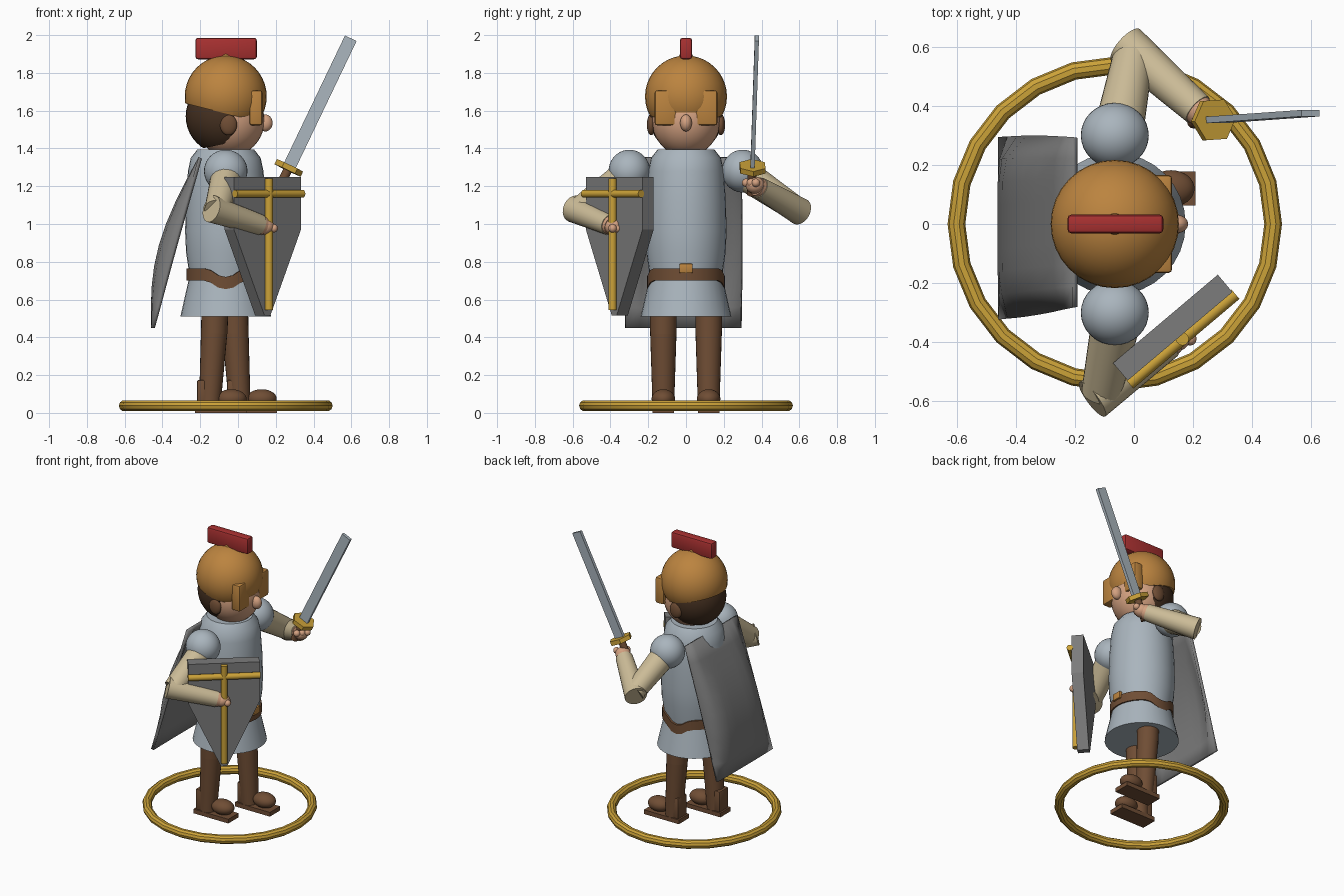
import bpy, bmesh, math
from mathutils import Vector, Matrix

if "Cube" in bpy.data.objects:
    bpy.data.objects.remove(bpy.data.objects["Cube"])


def material(name, rgb):
    m = bpy.data.materials.new(name)
    m.use_nodes = True
    m.diffuse_color = (*rgb, 1)
    m.node_tree.nodes["Principled BSDF"].inputs["Base Color"].default_value = (*rgb, 1)
    return m


ARMOUR = material("pale steel", (0.40, 0.46, 0.51))
BRONZE = material("bronze", (0.50, 0.23, 0.05))
RED = material("crest red", (0.39, 0.03, 0.03))
GOLD = material("gold", (0.60, 0.36, 0.04))
GREY = material("dark grey", (0.20, 0.20, 0.20))
SLEEVE = material("sleeve cream", (0.60, 0.50, 0.31))
SKIN = material("skin", (0.66, 0.36, 0.22))
BROWN = material("leather brown", (0.16, 0.075, 0.035))
HAIR = material("hair brown", (0.06, 0.03, 0.015))
AXIS = -0.065  # body centre line in x


def finish(name, bm, mat, smooth=True):
    bmesh.ops.recalc_face_normals(bm, faces=bm.faces)
    mesh = bpy.data.meshes.new(name)
    bm.to_mesh(mesh)
    bm.free()
    ob = bpy.data.objects.new(name, mesh)
    bpy.context.collection.objects.link(ob)
    mesh.materials.append(mat)
    if smooth:
        bpy.ops.object.select_all(action="DESELECT")
        ob.select_set(True)
        bpy.context.view_layer.objects.active = ob
        bpy.ops.object.shade_smooth_by_angle(angle=math.radians(35))
    return ob


def ball(name, loc, radii, mat, cuts=()):
    """Ellipsoid; each cut is (point, normal) and removes the normal's side."""
    bm = bmesh.new()
    bmesh.ops.create_uvsphere(bm, u_segments=32, v_segments=20, radius=1,
                              matrix=Matrix.Translation(loc) @ Matrix.Diagonal((*radii, 1)))
    for point, normal in cuts:
        geom = bm.verts[:] + bm.edges[:] + bm.faces[:]
        cut = bmesh.ops.bisect_plane(bm, geom=geom, plane_co=point, plane_no=normal, clear_outer=True)
        edges = [e for e in cut["geom_cut"] if isinstance(e, bmesh.types.BMEdge)]
        bmesh.ops.edgeloop_fill(bm, edges=edges)
    return finish(name, bm, mat)


def limb(name, a, b, r1, r2, mat, sides=24, smooth=True):
    a, b = Vector(a), Vector(b)
    turn = (b - a).to_track_quat("Z", "Y").to_matrix().to_4x4()
    bm = bmesh.new()
    bmesh.ops.create_cone(bm, cap_ends=True, segments=sides, radius1=r1, radius2=r2,
                          depth=(b - a).length, matrix=Matrix.Translation((a + b) / 2) @ turn)
    return finish(name, bm, mat, smooth)


def box(name, loc, size, mat, bevel=0.0, turn=Matrix.Identity(4)):
    bm = bmesh.new()
    bmesh.ops.create_cube(bm, size=1, matrix=Matrix.Translation(loc) @ turn @ Matrix.Diagonal((*size, 1)))
    if bevel:
        bmesh.ops.bevel(bm, geom=bm.edges[:], offset=bevel, segments=2, affect="EDGES", profile=0.5)
    return finish(name, bm, mat, bevel > 0)


def lathe(name, profile, mat, shift=None, sides=32, closed=False):
    """Revolve (radius, z) points about the body axis."""
    bm = bmesh.new()
    rings = []
    for r, z in profile:
        ring = []
        for i in range(sides):
            t = math.tau * i / sides
            dz = shift(t) if shift else 0
            ring.append(bm.verts.new((AXIS + r * math.cos(t), r * math.sin(t), z + dz)))
        rings.append(ring)
    pairs = list(zip(rings, rings[1:]))
    if closed:
        pairs.append((rings[-1], rings[0]))
    else:
        bm.faces.new(rings[0])
        bm.faces.new(rings[-1])
    for low, high in pairs:
        for i in range(sides):
            j = (i + 1) % sides
            bm.faces.new((low[i], low[j], high[j], high[i]))
    return finish(name, bm, mat)


# Ground ring
tube = [(0.536 + 0.03 * math.cos(math.tau * k / 10), 0.038 + 0.03 * math.sin(math.tau * k / 10))
        for k in range(10)]
lathe("ground_ring", tube, GOLD, sides=24, closed=True)

# Body armour, skirt and belt
lathe("torso", [(0.185, 0.66), (0.195, 0.75), (0.21, 0.85), (0.215, 0.96), (0.211, 1.12),
                (0.2, 1.28), (0.185, 1.35), (0.15, 1.395)], ARMOUR)
lathe("skirt", [(0.24, 0.51), (0.195, 0.71)], ARMOUR)
lathe("belt", [(0.18, 0.7), (0.207, 0.7), (0.207, 0.765), (0.18, 0.765)], BROWN,
      shift=lambda t: -0.045 * max(0, abs(math.sin(t)) - 0.9) / 0.1, closed=True)
box("belt_buckle", (0.14, 0, 0.765), (0.025, 0.07, 0.05), BRONZE, 0.006)

# Head
ball("face", (-0.045, 0, 1.548), (0.185, 0.18, 0.19), SKIN)
ball("hair", (-0.075, 0, 1.57), (0.202, 0.195, 0.2), HAIR,
     [((-0.02, 0, 1.5), (1, 0, 0)), ((AXIS, 0, 1.425), (0.2, 0, -1))])
ball("nose", (0.145, 0, 1.535), (0.038, 0.031, 0.045), SKIN)
ball("helmet", (AXIS, 0, 1.675), (0.217, 0.217, 0.217), BRONZE, [((AXIS, 0, 1.585), (-0.25, 0, -1))])
ball("helmet_knob", (AXIS, 0, 1.89), (0.032, 0.036, 0.02), BRONZE)
box("crest", (AXIS + 0.002, 0, 1.929), (0.325, 0.064, 0.114), RED, 0.014)
for side, label in ((1, "left"), (-1, "right")):
    ball(label + "_ear", (-0.05, side * 0.185, 1.525), (0.045, 0.022, 0.055), BROWN)
    box(label + "_cheek_guard", (0.095, side * 0.108, 1.615), (0.068, 0.115, 0.185), BRONZE, 0.012)
    ball(label + "_shoulder", (AXIS, side * 0.3, 1.28), (0.115, 0.11, 0.113), ARMOUR)

# Legs and shoes
for label, y, top, bottom in (("left", 0.12, -0.02, 0.01), ("right", -0.12, -0.12, -0.15)):
    knee = top + (bottom - top) * 0.2
    limb(label + "_thigh", (top, y, 0.62), (knee, y, 0.42), 0.072, 0.07, BROWN)
    limb(label + "_shin", (knee, y, 0.43), (bottom, y, 0.03), 0.07, 0.057, BROWN)
    box(label + "_sole", (bottom + 0.06, y, 0.015), (0.275, 0.115, 0.03), BROWN)
    box(label + "_heel", (bottom - 0.035, y, 0.1), (0.065, 0.1, 0.15), BROWN, 0.01)
    ball(label + "_toe", (bottom + 0.115, y, 0.075), (0.08, 0.062, 0.05), BROWN)

# Arms and hands
ARMS = (("left", 1, (0.0, 0.58, 1.08), (0.23, 0.375, 1.2)),
        ("right", -1, (-0.11, -0.57, 1.07), (0.13, -0.39, 0.99)))
for label, side, elbow, wrist in ARMS:
    e, w = Vector(elbow), Vector(wrist)
    ahead = (w - e).normalized()
    limb(label + "_upper_arm", (AXIS + 0.01, side * 0.3, 1.27), elbow, 0.085, 0.068, SLEEVE)
    limb(label + "_forearm", e - ahead * 0.04, w - ahead * 0.02, 0.073, 0.056, SLEEVE)
    limb(label + "_cuff", w - ahead * 0.03, w, 0.053, 0.05, SKIN)
    palm = w + ahead * 0.015
    ball(label + "_hand", palm, (0.05, 0.05, 0.045), SKIN)
    for k in range(3):
        across = ahead.cross(Vector((0, 0, 1))).normalized()
        tip = palm + ahead * 0.035 + across * (k - 1) * 0.035
        ball(label + "_finger_%d" % (k + 1), tip, (0.022, 0.022, 0.022), SKIN)

# Sword
base, tip = Vector((0.27, 0.352, 1.3)), Vector((0.597, 0.375, 1.983))
aim = (tip - base).normalized()
flat = Vector((0, 1, 0))
wide = flat.cross(aim).normalized()
flat = aim.cross(wide)
turn = Matrix((wide, flat, aim)).transposed().to_4x4()
box("sword_blade", (base + tip) / 2, (0.068, 0.022, (tip - base).length), ARMOUR, turn=turn)
limb("sword_guard", base - aim * 0.018, base + aim * 0.012, 0.077, 0.077, GOLD, 6, False)
limb("sword_grip", base - aim * 0.16, base, 0.024, 0.024, BROWN, 12)

# Shield, turned outwards, with a raised gold cross
along = Vector((0.764, 0.645, 0))
out = Vector((0.645, -0.764, 0))
centre = Vector((0.156, -0.38, 0))
outline = [(-0.232, 1.25), (0.232, 1.25), (0.232, 0.97), (0.0, 0.515), (-0.232, 0.97)]
outline[3:4] = [(0.02, 0.515), (-0.02, 0.515)]
bm = bmesh.new()
face = bm.faces.new([bm.verts.new(centre + along * u + Vector((0, 0, z))) for u, z in outline])
slab = bmesh.ops.extrude_face_region(bm, geom=[face])
for v in slab["geom"]:
    if isinstance(v, bmesh.types.BMVert):
        v.co -= out * 0.077
finish("shield", bm, GREY, False)
bar = centre + out * 0.012
up = Vector((0, 0, 1))
limb("shield_upright", bar + up * 0.545, bar + up * 1.24, 0.022, 0.022, GOLD, 12)
limb("shield_crossbar", bar - along * 0.235 + up * 1.16, bar + along * 0.235 + up * 1.16,
     0.021, 0.021, GOLD, 12)

# Cape: hanging sheet that bellies out along its middle
bm = bmesh.new()
ROWS, COLS = 8, 8
grid = []
for i in range(ROWS + 1):
    s = i / ROWS
    row = []
    for j in range(COLS + 1):
        t = j / COLS
        belly = 0.085 * math.sin(math.pi * s) * min(1, 2.2 * math.sin(math.pi * t))
        x = -0.2 - 0.25 * s - belly
        y = 0.293 + (-0.575 - 0.04 * s) * t
        row.append(bm.verts.new((x, y, 1.35 - 0.9 * s - 0.2 * belly)))
    grid.append(row)
for i in range(ROWS):
    for j in range(COLS):
        bm.faces.new((grid[i][j], grid[i + 1][j], grid[i + 1][j + 1], grid[i][j + 1]))
cape = finish("cape", bm, GREY)
thick = cape.modifiers.new("thickness", "SOLIDIFY")
thick.thickness = 0.02
thick.offset = 0
